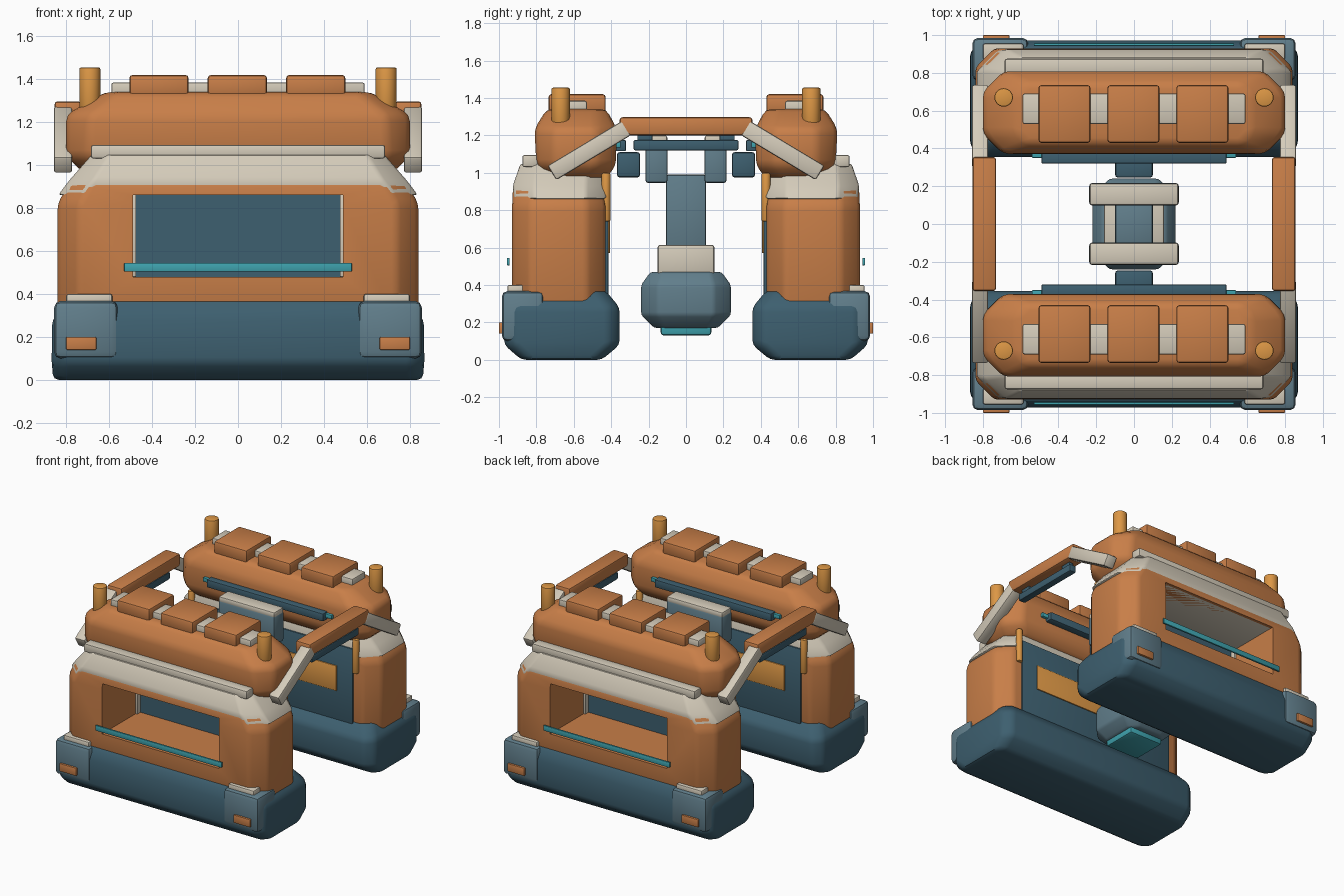
import bpy, bmesh, math
from mathutils import Matrix, Vector

if "Cube" in bpy.data.objects:
    bpy.data.objects.remove(bpy.data.objects["Cube"])


def colour(name, rgb):
    m = bpy.data.materials.new(name)
    m.diffuse_color = (*rgb, 1)
    m.use_nodes = True
    m.node_tree.nodes["Principled BSDF"].inputs["Base Color"].default_value = m.diffuse_color
    return m


ORANGE = colour("orange", (0.58, 0.21, 0.065))
DARK = colour("dark_teal", (0.047, 0.115, 0.16))
SLATE = colour("slate", (0.12, 0.21, 0.26))
CREAM = colour("cream", (0.66, 0.6, 0.49))
CYAN = colour("cyan", (0.05, 0.37, 0.43))
AMBER = colour("amber", (0.72, 0.31, 0.06))


def finish(name, bm, mat, bevel, mirror, cut=None, segs=2):
    bmesh.ops.recalc_face_normals(bm, faces=bm.faces)
    if bevel:
        edges = [e for e in bm.edges if e.calc_face_angle(0) > math.radians(20)]
        bmesh.ops.bevel(bm, geom=edges, offset=bevel, segments=segs, profile=0.5,
                        affect='EDGES', clamp_overlap=True)
    me = bpy.data.meshes.new(name)
    bm.to_mesh(me)
    bm.free()
    me.materials.append(mat)
    ob = bpy.data.objects.new(name, me)
    bpy.context.collection.objects.link(ob)
    bpy.ops.object.select_all(action='DESELECT')
    ob.select_set(True)
    bpy.context.view_layer.objects.active = ob
    if cut:
        mod = ob.modifiers.new("opening", 'BOOLEAN')
        mod.object, mod.operation, mod.solver = cut, 'DIFFERENCE', 'EXACT'
        bpy.ops.object.modifier_apply(modifier=mod.name)
        bpy.data.objects.remove(cut)
    bpy.ops.object.shade_smooth_by_angle(angle=math.radians(32))
    if mirror:
        mod = ob.modifiers.new("mirror", 'MIRROR')
        mod.use_axis = ('x' in mirror, 'y' in mirror, False)
        mod.use_mirror_merge = False
    return ob


def loft(name, sections, mat, bevel=0.02, mirror='y', cut=None):
    """Stack of corner-cut rectangles: (z, half_x, y0, y1, corner)."""
    bm = bmesh.new()
    rings = []
    for z, h, y0, y1, c in sections:
        pts = [(h - c, y0), (h, y0 + c), (h, y1 - c), (h - c, y1),
               (c - h, y1), (-h, y1 - c), (-h, y0 + c), (c - h, y0)]
        rings.append([bm.verts.new((x, y, z)) for x, y in pts])
    for a, b in zip(rings, rings[1:]):
        for i in range(8):
            j = (i + 1) % 8
            bm.faces.new((a[i], a[j], b[j], b[i]))
    bm.faces.new(rings[0])
    bm.faces.new(rings[-1])
    return finish(name, bm, mat, bevel, mirror, cut)


def box(name, x, y, z, mat, bevel=0.01, mirror='y', tilt=0):
    bm = bmesh.new()
    lo, hi = Vector((x[0], y[0], z[0])), Vector((x[1], y[1], z[1]))
    d = hi - lo
    bmesh.ops.create_cube(bm, size=1, matrix=Matrix.Translation((lo + hi) / 2)
                          @ Matrix.Rotation(tilt, 4, 'X') @ Matrix.Diagonal((*d, 1)))
    return finish(name, bm, mat, bevel, mirror)


def rod(name, x, y, z0, z1, r, mat, bevel=0.008):
    bm = bmesh.new()
    bmesh.ops.create_cone(bm, cap_ends=True, segments=24, radius1=r, radius2=r, depth=z1 - z0,
                          matrix=Matrix.Translation((x, y, (z0 + z1) / 2)))
    return finish(name, bm, mat, bevel, 'xy')


# Foot with bumper corners, lamps and pads (front half; mirrored to the back)
loft("foot", [(0, .86, -.88, -.45, .05), (.08, .868, -.972, -.355, .06),
              (.28, .865, -.972, -.355, .06), (.37, .80, -.94, -.43, .05)], DARK, .025)
box("bumper_corner", (.56, .856), (-.985, -.76), (.10, .367), SLATE, .03, 'xy')
box("bumper_lamp", (.66, .80), (-1.0, -.96), (.14, .20), ORANGE, .004, 'xy')
box("bumper_pad", (.585, .80), (-.955, -.87), (.35, .40), CREAM, .01, 'xy')

# Body with hollow window
cutter = box("window_cutter", (-.49, .49), (-1.1, -.48), (.48, .86), ORANGE, 0, '')
cutter.hide_render = True
loft("body", [(.28, .84, -.93, -.43, .10), (.82, .84, -.93, -.43, .10),
              (.92, .785, -.925, -.44, .10), (1.0, .70, -.88, -.46, .08)],
     ORANGE, .025, 'y', cutter)
box("window_back", (-.50, .50), (-.49, -.45), (.47, .87), DARK, 0)
box("window_post", (.474, .498), (-.53, -.48), (.48, .865), CREAM, .003, 'xy')
box("window_rail", (-.53, .53), (-.957, -.943), (.505, .545), CYAN, .003)

# Shoulder cap and ledge
loft("shoulder_cap", [(.86, .838, -.92, -.425, .11), (.93, .785, -.926, -.425, .11),
                      (1.05, .68, -.885, -.45, .08)], CREAM, .015)
box("ledge", (-.685, .685), (-.875, -.79), (1.03, 1.095), CREAM, .012)

# Inner face panel, amber screen and side rods
box("inner_panel", (-.67, .67), (-.45, -.415), (.34, .92), DARK, .006)
box("inner_screen", (-.54, .54), (-.42, -.407), (.57, .76), AMBER, .003)
rod("inner_rod", .69, -.428, .74, 1.0, .024, AMBER)

# Head block
loft("head", [(.965, .72, -.73, -.43, .08), (1.04, .80, -.80, -.375, .10),
              (1.235, .80, -.81, -.37, .11), (1.34, .62, -.745, -.425, .06)], ORANGE, .03)
box("roof_strip", (-.59, .59), (-.69, -.53), (1.32, 1.385), CREAM, .01)
for i in (-1, 0, 1):
    cx = i * .365 - .003
    box("roof_pad", (cx - .138, cx + .138), (-.735, -.43), (1.32, 1.42), ORANGE, .015)
rod("roof_post", .69, -.67, 1.24, 1.455, .049, AMBER)
box("head_inner_bar", (-.49, .49), (-.39, -.32), (1.115, 1.175), DARK, .008)
box("head_inner_light", (-.54, .54), (-.385, -.35), (1.135, 1.165), CYAN, .004)
box("head_socket", (-.10, .10), (-.37, -.245), (.975, 1.11), DARK, .015)

# Side arms joining both halves
box("arm_bracket", (.772, .858), (-.75, -.285), (1.074, 1.164), CREAM, .012, 'xy',
    math.radians(31))
box("arm_crossbar", (.73, .855), (-.355, .355), (1.20, 1.297), ORANGE, .015, 'x')
box("arm_underbar", (.765, .82), (-.28, .28), (1.12, 1.175), DARK, .008, 'x')
box("arm_spacer", (.775, .81), (-.26, -.18), (1.16, 1.21), DARK, .004, 'xy')

# Hanging centre unit
loft("core_pod", [(.17, .15, -.17, .17, .05), (.24, .22, -.24, .24, .09),
                  (.40, .22, -.24, .24, .09), (.47, .17, -.19, .19, .06)], SLATE, .015, '')
box("core_lens", (-.14, .14), (-.135, .135), (.13, .22), CYAN, .015, '')
box("core_collar", (-.16, .16), (-.152, .152), (.45, .615), CREAM, .015, '')
box("core_column", (-.10, .10), (-.107, .107), (.58, .99), SLATE, .012, '')
box("core_clamp", (-.237, .237), (-.217, -.098), (.945, 1.17), SLATE, .015)
box("core_clamp_cap", (-.235, .235), (-.215, -.10), (1.155, 1.20), CREAM, .012)
